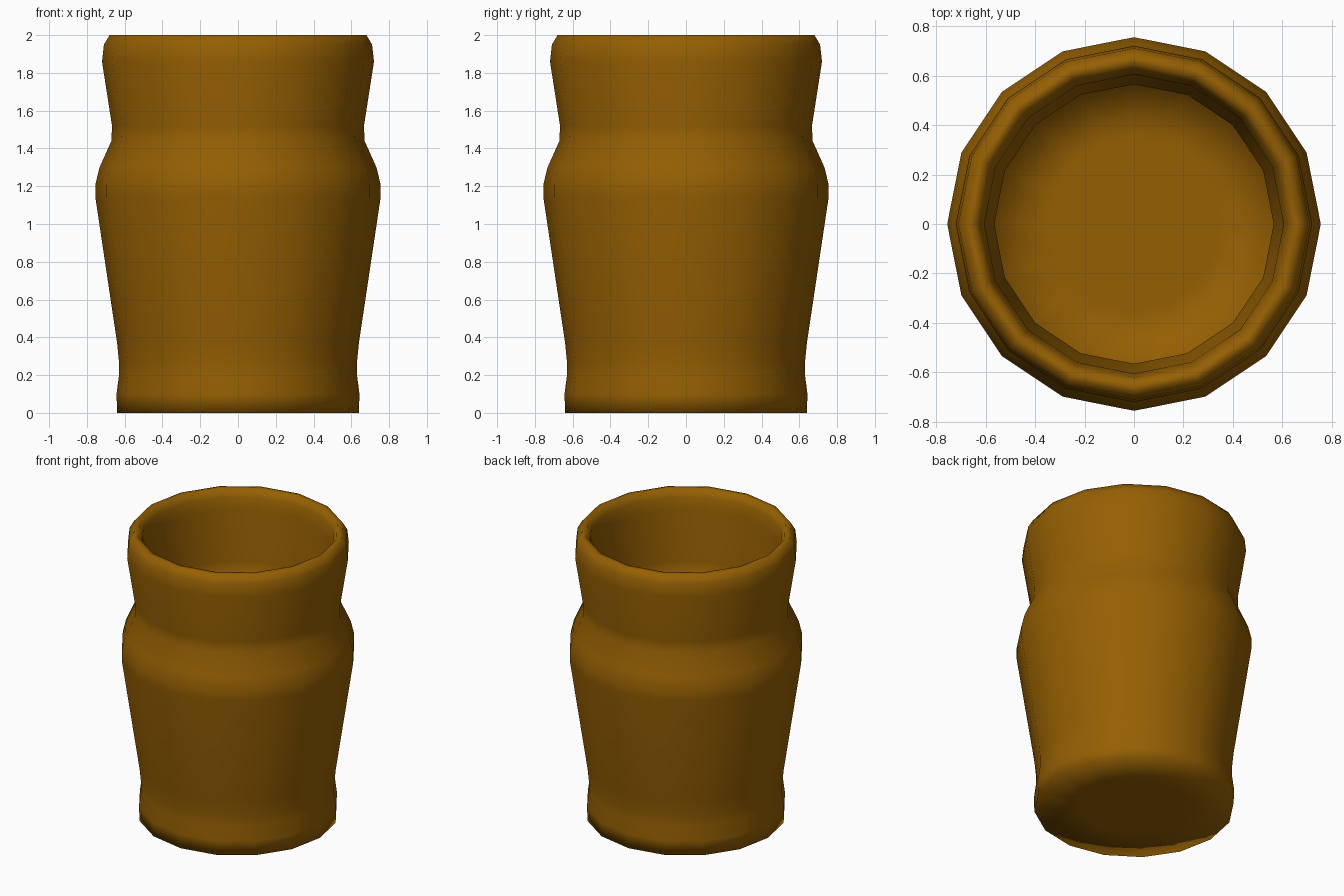
import bpy, bmesh, math

if "Cube" in bpy.data.objects:
    bpy.data.objects.remove(bpy.data.objects["Cube"])

SIDES = 16

# Closed wall profile (radius, height): flat base, outer wall, rim, inner wall, inner floor
profile = [
    (0.0, 0.0), (0.34, 0.0), (0.64, 0.0),
    (0.643, 0.10), (0.63, 0.2), (0.63, 0.27), (0.64, 0.37),
    (0.755, 1.14), (0.755, 1.21), (0.733, 1.30), (0.67, 1.44), (0.667, 1.52),
    (0.72, 1.86), (0.71, 1.95), (0.68, 2.0),
    (0.645, 2.0), (0.62, 1.95), (0.605, 1.87), (0.60, 1.72),
    (0.565, 1.52), (0.565, 1.36), (0.35, 1.36), (0.0, 1.36),
]


def lathe(name, points, sides):
    bm = bmesh.new()
    rings = []
    for r, z in points:
        if r == 0:
            rings.append([bm.verts.new((0, 0, z))] * sides)
        else:
            rings.append([bm.verts.new((r * math.cos(a), r * math.sin(a), z))
                          for a in (2 * math.pi * i / sides for i in range(sides))])
    for low, high in zip(rings, rings[1:]):
        for i in range(sides):
            j = (i + 1) % sides
            quad = dict.fromkeys((low[i], low[j], high[j], high[i]))
            bm.faces.new(list(quad))
    bmesh.ops.recalc_face_normals(bm, faces=bm.faces)
    mesh = bpy.data.meshes.new(name)
    bm.to_mesh(mesh)
    bm.free()
    for face in mesh.polygons:
        face.use_smooth = True
    obj = bpy.data.objects.new(name, mesh)
    bpy.context.collection.objects.link(obj)
    return obj


# Smooth sixteen-sided jar
jar = lathe("jar", profile, SIDES)

# Amber brown glaze
glaze = bpy.data.materials.new("amber_glaze")
glaze.diffuse_color = (0.30, 0.115, 0.001, 1)
glaze.use_nodes = True
glaze.node_tree.nodes["Principled BSDF"].inputs["Base Color"].default_value = glaze.diffuse_color
jar.data.materials.append(glaze)
